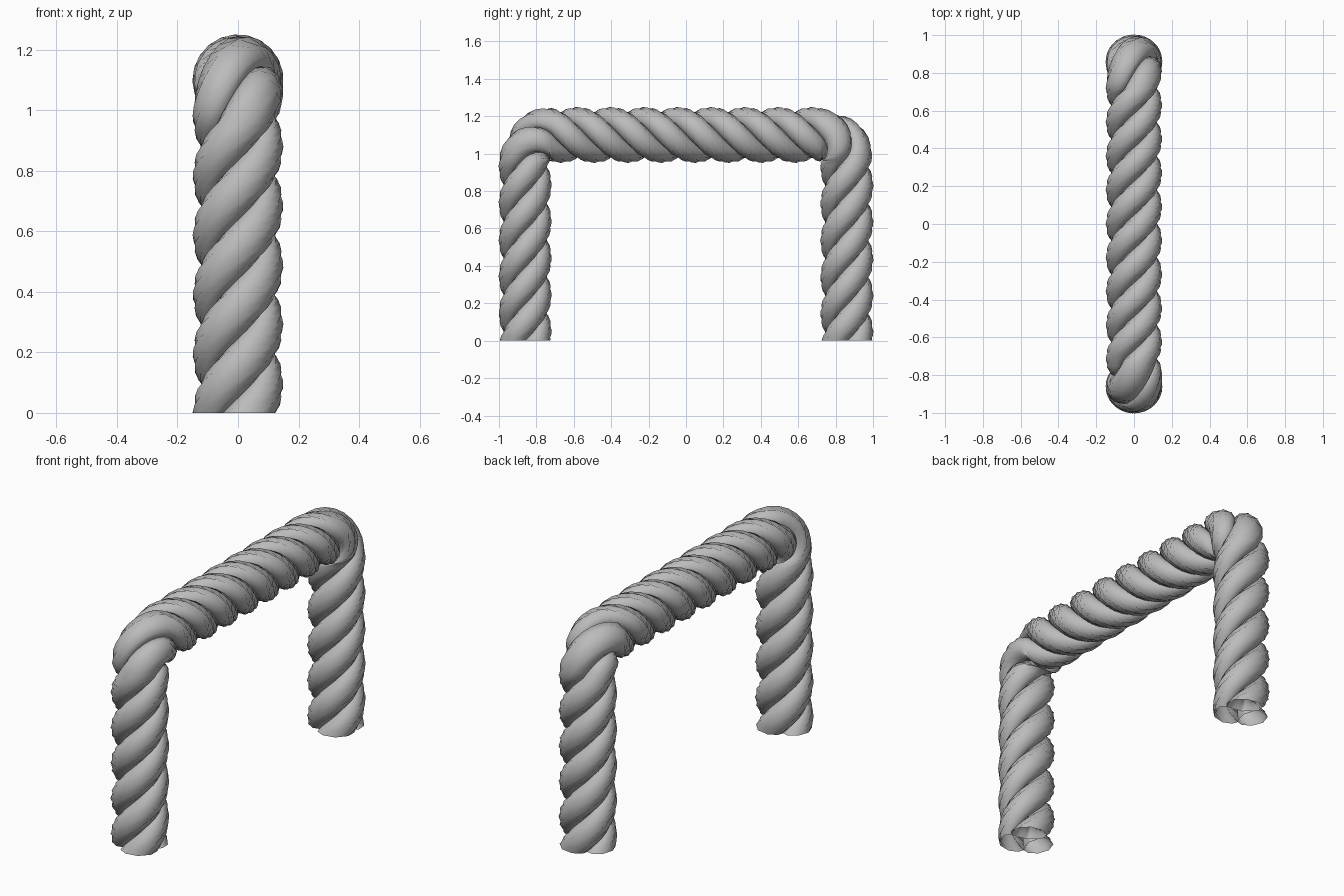
import bpy, bmesh, math
from mathutils import Vector

if "Cube" in bpy.data.objects:
    bpy.data.objects.remove(bpy.data.objects["Cube"])

LEG_Y, BEND, TOP = 0.86, 0.14, 1.10     # rope centreline
ORBIT, THICK = 0.084, 0.066             # strand orbit and strand radius
STRANDS, SIDES = 3, 14
WIDE = 1.08                             # half-angle a strand wraps around the rope

rope_mat = bpy.data.materials.new("rope grey")
rope_mat.diffuse_color = (0.5, 0.5, 0.5, 1)
rope_mat.use_nodes = True
rope_mat.node_tree.nodes["Principled BSDF"].inputs["Base Color"].default_value = rope_mat.diffuse_color


def centreline():
    """Samples of (point, outward direction, twist counted in strands)."""
    out = []
    leg, bar = TOP - BEND, 2 * (LEG_Y - BEND)
    phase = 0.5

    def section(n, twist, place):
        nonlocal phase
        for i in range(n):
            p, d = place(i / n)
            out.append((Vector((0, *p)), Vector((0, *d)), phase + twist * i / n))
        phase += twist

    def bend(side, start):
        def place(u):
            a = start - u * math.pi / 2
            d = (math.cos(a), math.sin(a))
            return (side * (LEG_Y - BEND) + BEND * d[0], leg + BEND * d[1]), d
        return place

    section(36, leg / 0.196, lambda u: ((-LEG_Y, leg * u), (-1, 0)))
    section(10, 1.07, bend(-1, math.pi))
    section(56, bar / 0.179, lambda u: ((-bar / 2 + bar * u, TOP), (0, 1)))
    section(10, 1.07, bend(1, math.pi / 2))
    section(36, leg / 0.196, lambda u: ((LEG_Y, leg * (1 - u)), (1, 0)))
    out.append((Vector((0, LEG_Y, 0)), Vector((0, 1, 0)), phase))
    return out


def make_strand(index, path):
    bm = bmesh.new()
    rings = []
    for centre, outward, phase in path:
        # legs are a little narrower across than the top bar
        squash = 0.95 + 0.05 * abs(outward.z)
        angle = 2 * math.pi * (phase + index) / STRANDS
        ring = []
        for k in range(SIDES):
            b = 2 * math.pi * k / SIDES
            r = ORBIT + THICK * math.cos(b)
            a = angle + WIDE * math.sin(b)
            offset = Vector((r * math.cos(a), 0, 0)) - outward * r * math.sin(a) * squash
            ring.append(bm.verts.new(centre + offset))
        rings.append(ring)
    # open-ended tube
    for a, b in zip(rings, rings[1:]):
        for k in range(SIDES):
            j = (k + 1) % SIDES
            bm.faces.new((a[k], a[j], b[j], b[k]))
    bmesh.ops.recalc_face_normals(bm, faces=bm.faces)
    mesh = bpy.data.meshes.new("rope_strand")
    bm.to_mesh(mesh)
    bm.free()
    mesh.materials.append(rope_mat)
    obj = bpy.data.objects.new(f"rope_strand_{index + 1}", mesh)
    bpy.context.collection.objects.link(obj)
    bpy.context.view_layer.objects.active = obj
    obj.select_set(True)


path = centreline()
for i in range(STRANDS):
    make_strand(i, path)
bpy.ops.object.shade_smooth_by_angle(angle=math.radians(60))
